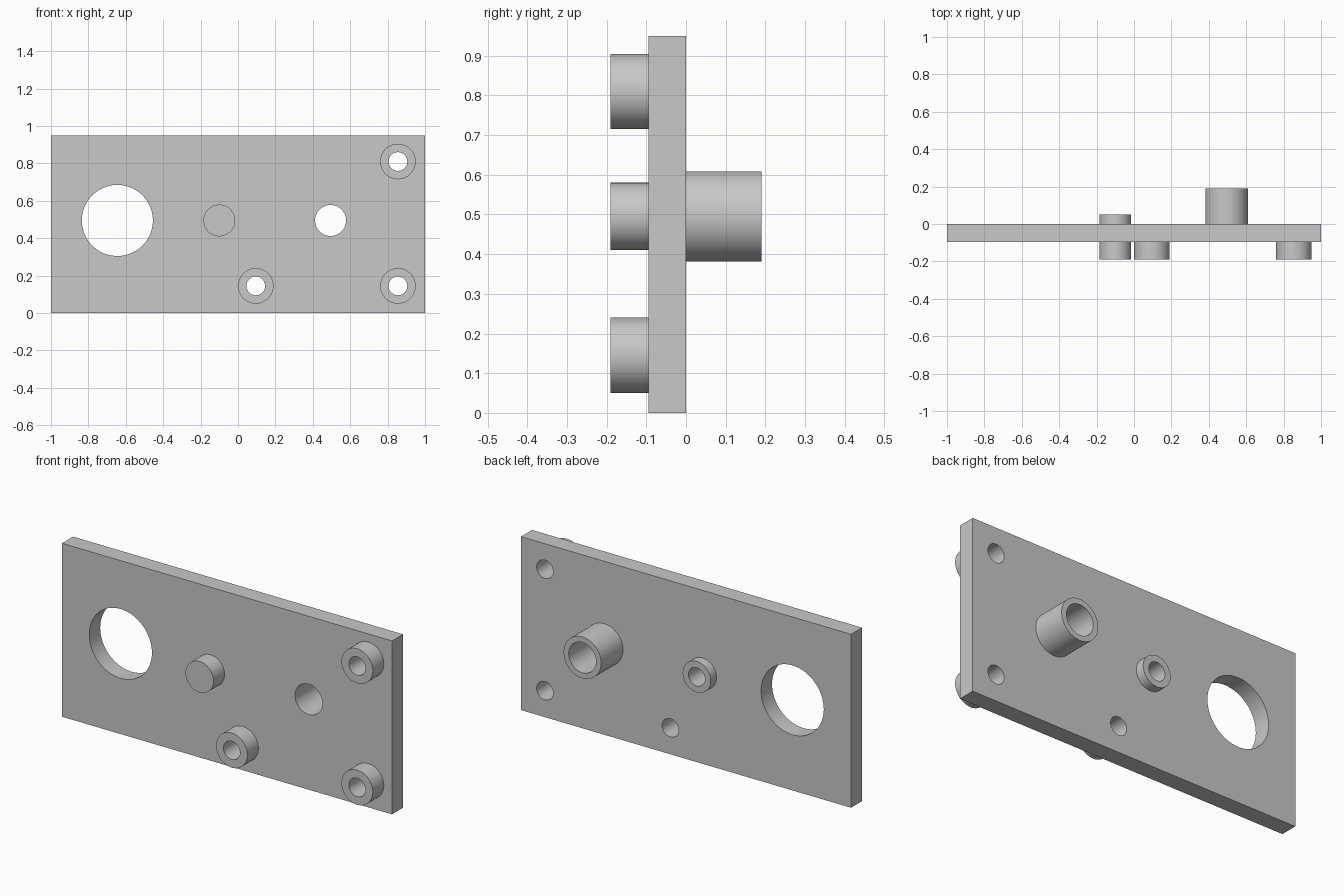
import bpy, bmesh, math
from mathutils import Matrix

if "Cube" in bpy.data.objects:
    bpy.data.objects.remove(bpy.data.objects["Cube"], do_unlink=True)

SEGMENTS = 64
LENGTH, HEIGHT = 2.0, 0.95
FRONT, BACK = -0.095, 0.0          # plate faces
TIP_FRONT, TIP_BACK = -0.19, 0.19  # boss ends
MID = 0.495

grey = bpy.data.materials.new("plain grey")
grey.use_nodes = True
grey.diffuse_color = (0.58, 0.58, 0.58, 1)
grey.node_tree.nodes["Principled BSDF"].inputs["Base Color"].default_value = (0.58, 0.58, 0.58, 1)


def add_object(name, bm):
    bmesh.ops.remove_doubles(bm, verts=bm.verts, dist=1e-5)
    bmesh.ops.recalc_face_normals(bm, faces=bm.faces)
    mesh = bpy.data.meshes.new(name)
    bm.to_mesh(mesh)
    bm.free()
    mesh.materials.append(grey)
    obj = bpy.data.objects.new(name, mesh)
    bpy.context.collection.objects.link(obj)
    return obj


def select_only(obj):
    bpy.ops.object.select_all(action='DESELECT')
    obj.select_set(True)
    bpy.context.view_layer.objects.active = obj


def lathe(name, x, z, profile):
    """Spin a closed (radius, y) profile about an axis parallel to y."""
    bm = bmesh.new()
    verts = [bm.verts.new((r, y, 0)) for r, y in profile]
    edges = [bm.edges.new((v, verts[i - 1])) for i, v in enumerate(verts)
             if v.co.x > 0 or verts[i - 1].co.x > 0]
    bmesh.ops.spin(bm, geom=verts + edges, cent=(0, 0, 0), axis=(0, 1, 0),
                   angle=math.tau, steps=SEGMENTS)
    bmesh.ops.translate(bm, verts=bm.verts, vec=(x, 0, z))
    obj = add_object(name, bm)
    select_only(obj)
    bpy.ops.object.shade_smooth_by_angle(angle=math.radians(30))
    return obj


def tube(name, x, z, outer, inner, y0, y1):
    return lathe(name, x, z, [(inner, y0), (outer, y0), (outer, y1), (inner, y1)])


# Flat plate
bm = bmesh.new()
bmesh.ops.create_cube(bm, size=1, matrix=Matrix.Translation((0, (FRONT + BACK) / 2, HEIGHT / 2))
                      @ Matrix.Diagonal((LENGTH, BACK - FRONT, HEIGHT, 1)))
plate = add_object("plate", bm)

# Holes through the plate: x, z, radius
screw_spots = {"lower_middle": (0.095, 0.145), "lower_left": (0.855, 0.145),
               "upper_left": (0.855, 0.81)}
holes = [(x, z, 0.05) for x, z in screw_spots.values()]
holes += [(-0.645, MID, 0.19), (0.495, MID, 0.083), (-0.1, MID, 0.085)]
for x, z, radius in holes:
    cutter = lathe("hole_cutter", x, z, [(0, -0.3), (radius, -0.3), (radius, 0.3), (0, 0.3)])
    cutter.hide_render = True
    cut = plate.modifiers.new("hole", 'BOOLEAN')
    cut.operation, cut.solver, cut.object = 'DIFFERENCE', 'EXACT', cutter
    select_only(plate)
    bpy.ops.object.modifier_apply(modifier=cut.name)
    bpy.data.objects.remove(cutter, do_unlink=True)
select_only(plate)
bpy.ops.object.shade_smooth_by_angle(angle=math.radians(30))

# Screw bosses on the front
for spot, (x, z) in screw_spots.items():
    tube(spot + "_boss", x, z, 0.095, 0.05, TIP_FRONT, FRONT)

# Long sleeve on the back
tube("back_sleeve", 0.495, MID, 0.1135, 0.083, BACK, TIP_BACK)

# Pin through the plate, closed at the front with a blind bore from the back
lathe("centre_pin", -0.1, MID, [(0, TIP_FRONT), (0.085, TIP_FRONT), (0.085, 0.05),
                                (0.05, 0.05), (0.05, -0.14), (0, -0.14)])
